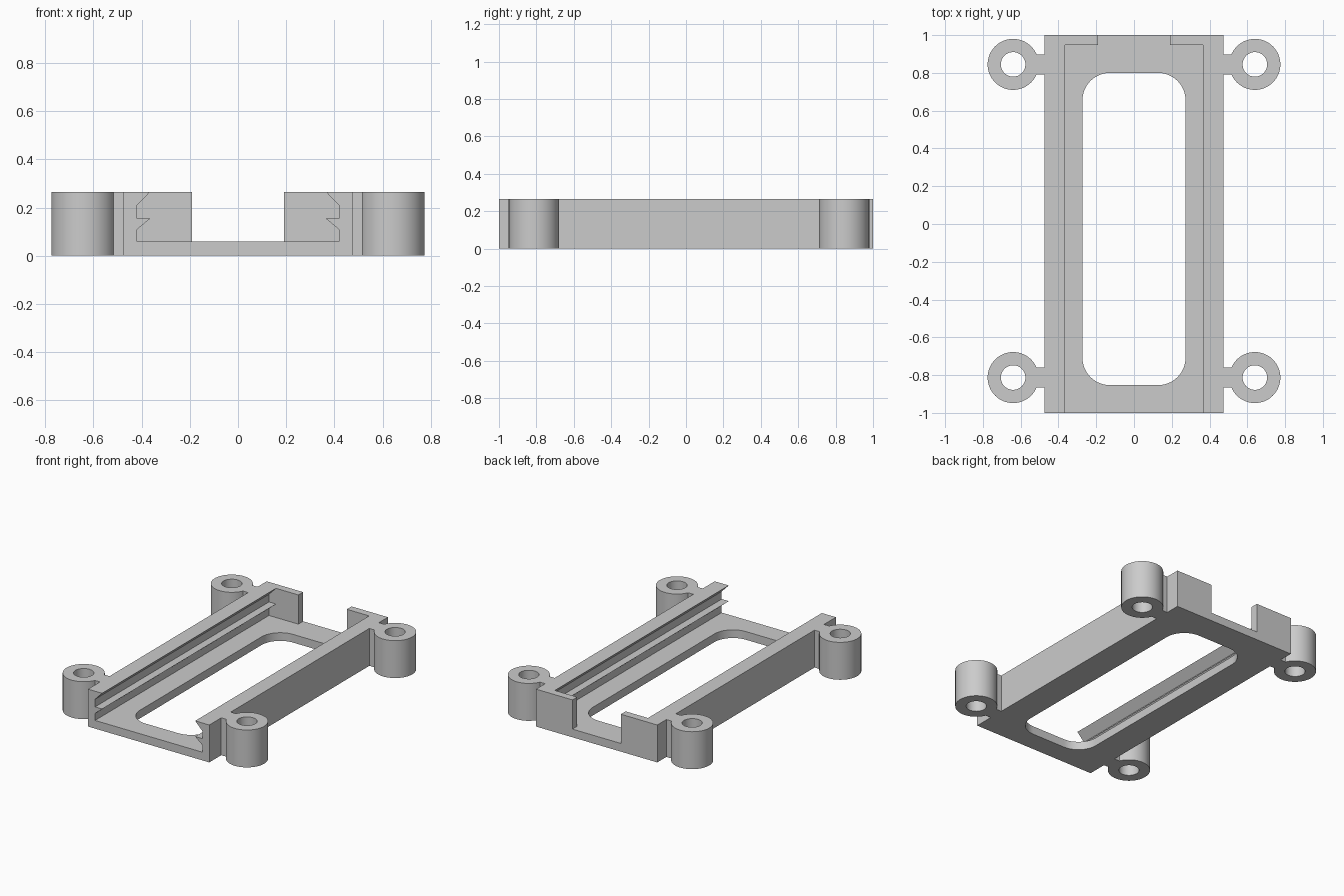
import bpy, bmesh, math

cube = bpy.data.objects.get("Cube")
if cube:
    bpy.data.objects.remove(cube, do_unlink=True)

HEIGHT, FLOOR, HALF_W = 0.265, 0.058, 0.475

grey = bpy.data.materials.new("light grey plastic")
grey.use_nodes = True
grey.diffuse_color = (0.6, 0.6, 0.6, 1)
grey.node_tree.nodes["Principled BSDF"].inputs["Base Color"].default_value = (0.6, 0.6, 0.6, 1)


def prism(name, points, offset):
    """Closed solid made by sweeping an outline along an offset."""
    bm = bmesh.new()
    face = bm.faces.new([bm.verts.new(p) for p in points])
    swept = bmesh.ops.extrude_face_region(bm, geom=[face])["geom"]
    bmesh.ops.translate(bm, vec=offset,
                        verts=[v for v in swept if isinstance(v, bmesh.types.BMVert)])
    bmesh.ops.recalc_face_normals(bm, faces=bm.faces)
    mesh = bpy.data.meshes.new(name)
    bm.to_mesh(mesh)
    bm.free()
    mesh.materials.append(grey)
    obj = bpy.data.objects.new(name, mesh)
    bpy.context.collection.objects.link(obj)
    return obj


def box(name, x0, x1, y0, y1):
    return prism(name, [(x0, y0, 0), (x1, y0, 0), (x1, y1, 0), (x0, y1, 0)], (0, 0, HEIGHT))


def cylinder(name, x, y, r, z0, z1, sides=64):
    ring = [(x + r * math.cos(math.tau * i / sides),
             y + r * math.sin(math.tau * i / sides), z0) for i in range(sides)]
    return prism(name, ring, (0, 0, z1 - z0))


def combine(target, part, operation):
    """Apply a boolean and discard the helper solid."""
    mod = target.modifiers.new(operation, "BOOLEAN")
    mod.operation, mod.object, mod.solver = operation, part, "EXACT"
    bpy.context.view_layer.objects.active = target
    bpy.ops.object.modifier_apply(modifier=mod.name)
    bpy.data.objects.remove(part, do_unlink=True)


# Channel with two grooved side rails, swept from front to back
right_half = [(HALF_W, 0), (HALF_W, HEIGHT), (0.365, HEIGHT), (0.42, 0.208),
              (0.42, 0.154), (0.365, 0.154), (0.42, 0.108), (0.42, FLOOR)]
profile = right_half + [(-x, z) for x, z in reversed(right_half)]
frame = prism("mounting_frame", [(x, -1, z) for x, z in profile], (0, 2, 0))

# Two end stops at the back
for s in (-1, 1):
    x0, x1 = sorted((s * 0.19, s * HALF_W))
    combine(frame, box("end_stop", x0, x1, 0.947, 1), "UNION")

# Screw bosses joined to the rails by short webs
bosses = [(s * 0.64, y) for s in (-1, 1) for y in (0.845, -0.813)]
for x, y in bosses:
    x0, x1 = sorted((math.copysign(0.45, x), math.copysign(0.56, x)))
    combine(frame, box("web", x0, x1, y - 0.053, y + 0.053), "UNION")
    combine(frame, cylinder("boss", x, y, 0.135, 0, HEIGHT), "UNION")
for x, y in bosses:
    combine(frame, cylinder("bore", x, y, 0.065, -0.1, HEIGHT + 0.1), "DIFFERENCE")

# Rounded opening in the floor
R, SEG = 0.145, 12
corners = [(0.273, 0.8), (-0.273, 0.8), (-0.273, -0.853), (0.273, -0.853)]
outline = []
for k, (x, y) in enumerate(corners):
    cx, cy = x - math.copysign(R, x), y - math.copysign(R, y)
    for i in range(SEG + 1):
        a = (k + i / SEG) * math.pi / 2
        outline.append((cx + R * math.cos(a), cy + R * math.sin(a), -0.1))
combine(frame, prism("opening", outline, (0, 0, 0.25)), "DIFFERENCE")

# Smooth the round walls, keep the edges sharp
bpy.ops.object.select_all(action="DESELECT")
frame.select_set(True)
bpy.context.view_layer.objects.active = frame
bpy.ops.object.shade_smooth_by_angle(angle=math.radians(30))
